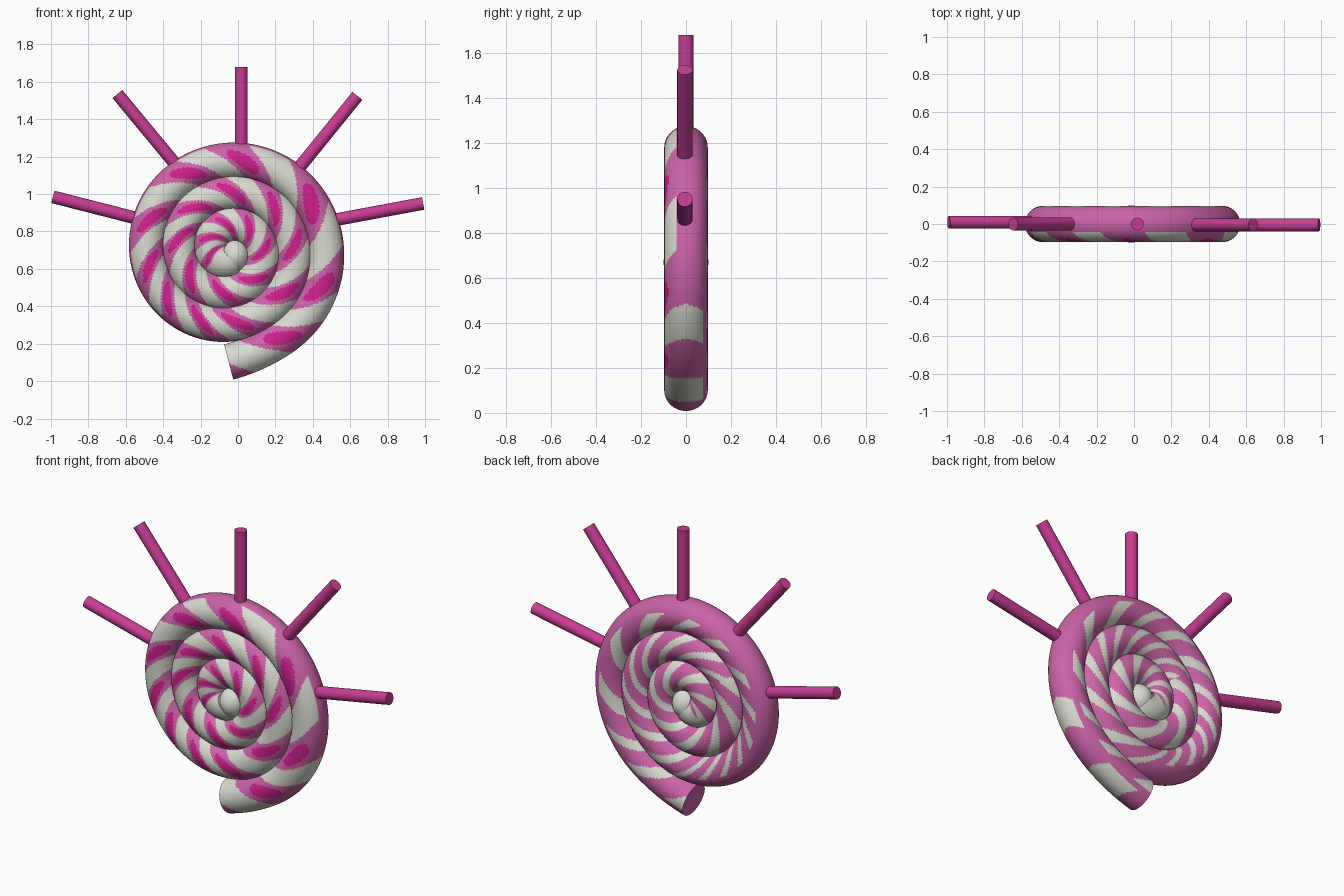
import bpy, bmesh, math
from mathutils import Vector

if "Cube" in bpy.data.objects:
    bpy.data.objects.remove(bpy.data.objects["Cube"])


def material(name, rgb):
    m = bpy.data.materials.new(name)
    lin = [c / 12.92 if c < 0.04 else ((c + 0.055) / 1.055) ** 2.4 for c in rgb]
    m.diffuse_color = (*lin, 1)
    m.use_nodes = True
    m.node_tree.nodes["Principled BSDF"].inputs["Base Color"].default_value = m.diffuse_color
    return m


PINK = material("soft pink", (0.80, 0.39, 0.66))
WHITE = material("off white", (0.85, 0.86, 0.82))
HOT = material("hot pink", (0.82, 0.13, 0.55))
ROD = material("deep pink", (0.79, 0.24, 0.58))

CX, CZ, TUBE = -0.05, 0.70, 0.097
START, END = -90.0, 1000.0
ROWS, SIDES = 1300, 56
# middles of the pink bands, in degrees along the coil
BANDS = [-150, -103, -58, -24, 29, 81, 117, 158, 191, 218, 248, 275, 321, 363, 401, 445, 488, 525]
while BANDS[-1] < END + 100:
    BANDS.append(BANDS[-1] + 48)


def radius(deg):
    r = 0.52 - 0.17 * deg / 360
    t = math.radians(-59 - deg)
    return r + (0.12 * t * t if t > 0 else 0)


def centre(deg):
    a, r = math.radians(deg), radius(deg)
    return Vector((CX + r * math.cos(a), 0, CZ + r * math.sin(a)))


def phase(deg):
    for i in range(len(BANDS) - 1):
        if deg < BANDS[i + 1]:
            return i + (deg - BANDS[i]) / (BANDS[i + 1] - BANDS[i])
    return 0.0


def colour(deg, p):
    """0 pink, 1 white, 2 hot pink; u is +1 on the outer rim."""
    u, side = math.cos(p), math.sin(p)
    lean = min(26, math.degrees(0.115 / max(radius(deg), 0.1)))
    if deg > 930:
        return 1
    if side < 0 or (deg < -15 and u > 0.35 and side < 0.75):
        f = phase(deg - lean * u)
        d = abs(f - round(f))
        if 0 < deg < 330 and u > 0.92:
            return 0
        # darker blotch in the middle of each pink band
        if side < 0 and (d / 0.17) ** 2 + (u / 0.6) ** 2 < 1:
            return 2
        return 0 if d < 0.27 else 1
    # the back carries thinner white streaks and a plain rim
    if u > (0.35 if deg < 270 else 0.85):
        return 0
    f = phase(deg - 1.2 * lean * u) * (1.5 if deg < 500 else 1.0)
    return 1 if abs(f - round(f)) < (0.19 if deg < 500 else 0.21) else 0


def finish(bm, name, mats):
    bmesh.ops.recalc_face_normals(bm, faces=bm.faces)
    me = bpy.data.meshes.new(name)
    bm.to_mesh(me)
    bm.free()
    ob = bpy.data.objects.new(name, me)
    bpy.context.collection.objects.link(ob)
    for m in mats:
        me.materials.append(m)
    bpy.ops.object.select_all(action='DESELECT')
    ob.select_set(True)
    bpy.context.view_layer.objects.active = ob
    bpy.ops.object.shade_smooth_by_angle(angle=math.radians(50))
    return ob


# striped spiral coil
bm = bmesh.new()
rings = []
for i in range(ROWS + 1):
    deg = START + (END - START) * i / ROWS
    tan = (centre(deg + 0.5) - centre(deg - 0.5)).normalized()
    out = Vector((tan.z, 0, -tan.x))
    c = centre(deg)
    rings.append([bm.verts.new(c + TUBE * (out * math.cos(2 * math.pi * j / SIDES)
                  + Vector((0, math.sin(2 * math.pi * j / SIDES), 0)))) for j in range(SIDES)])
for i in range(ROWS):
    deg = START + (END - START) * (i + 0.5) / ROWS
    for j in range(SIDES):
        k = (j + 1) % SIDES
        f = bm.faces.new((rings[i][j], rings[i][k], rings[i + 1][k], rings[i + 1][j]))
        f.material_index = colour(deg, 2 * math.pi * (j + 0.5) / SIDES)
bm.faces.new(rings[0])
bm.faces.new(rings[-1]).material_index = 1
finish(bm, "spiral_coil", [PINK, WHITE, HOT])

# white heart of the spiral
bm = bmesh.new()
bmesh.ops.create_uvsphere(bm, u_segments=32, v_segments=20, radius=1)
for v in bm.verts:
    v.co = Vector((-0.015 + 0.08 * v.co.x, 0.1 * v.co.y, 0.67 + 0.09 * v.co.z))
finish(bm, "spiral_heart", [WHITE])

# five rods fanning out of the rim
RODS = [((0.018, 0, 1.2), (0.018, 0, 1.68)),
        ((-0.31, 0, 1.13), (-0.645, 0, 1.535)),
        ((0.31, -0.005, 1.12), (0.638, -0.005, 1.525)),
        ((-0.50, 0.01, 0.86), (-0.99, 0.01, 0.985)),
        ((0.48, -0.005, 0.855), (0.99, -0.005, 0.95))]
for n, (a, b) in enumerate(RODS):
    a, b = Vector(a), Vector(b)
    bm = bmesh.new()
    bmesh.ops.create_cone(bm, cap_ends=True, segments=24, radius1=0.034, radius2=0.034,
                          depth=(b - a).length)
    q = (b - a).to_track_quat('Z', 'Y')
    for v in bm.verts:
        v.co = q @ v.co + (a + b) / 2
    finish(bm, f"rod_{n + 1}", [ROD])
